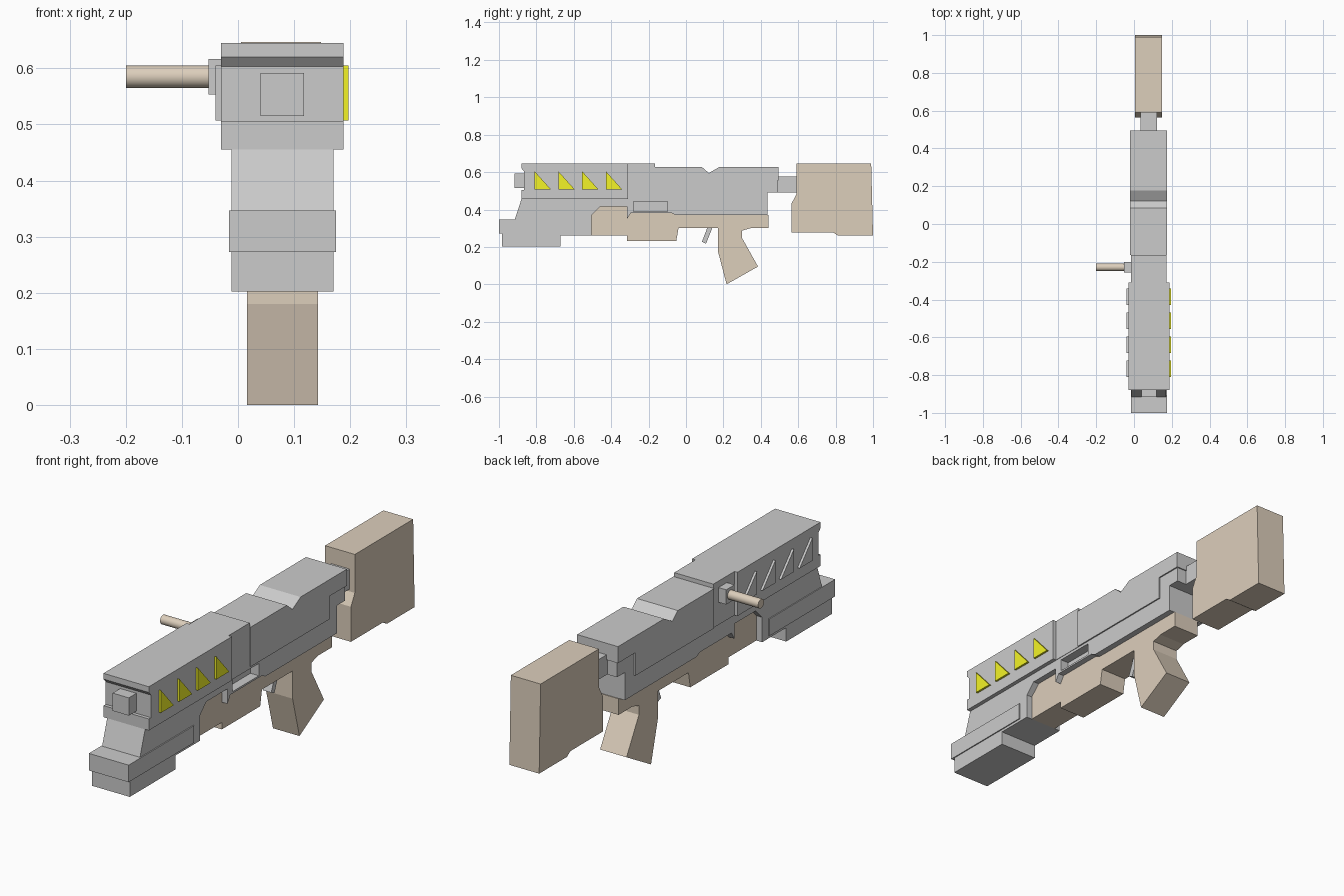
import bpy, bmesh, math


def material(name, rgb):
    m = bpy.data.materials.new(name)
    m.diffuse_color = (*rgb, 1)
    return m


tan = material("tan", (0.72, 0.62, 0.50))
yellow = material("yellow", (0.9, 0.9, 0.02))


def extrude(name, profile, x0, x1, mat=None):
    """Solid made from a side profile of (y, z) points, spanning x0..x1."""
    bm = bmesh.new()
    face = bm.faces.new([bm.verts.new((x0, y, z)) for y, z in profile])
    ret = bmesh.ops.extrude_face_region(bm, geom=[face])
    verts = [v for v in ret["geom"] if isinstance(v, bmesh.types.BMVert)]
    bmesh.ops.translate(bm, verts=verts, vec=(x1 - x0, 0, 0))
    bmesh.ops.recalc_face_normals(bm, faces=bm.faces)
    me = bpy.data.meshes.new(name)
    bm.to_mesh(me)
    bm.free()
    ob = bpy.data.objects.new(name, me)
    bpy.context.collection.objects.link(ob)
    if mat:
        me.materials.append(mat)
    return ob


def box(name, x0, x1, y0, y1, z0, z1, mat=None):
    return extrude(name, [(y0, z0), (y1, z0), (y1, z1), (y0, z1)], x0, x1, mat)


# Front shroud with recessed muzzle face
extrude("front_shroud", [
    (-0.88, 0.645), (-0.88, 0.62), (-0.865, 0.603), (-0.865, 0.505),
    (-0.88, 0.505), (-0.88, 0.455), (-0.31, 0.455), (-0.31, 0.645)], -0.03, 0.188)
box("muzzle", 0.04, 0.118, -0.917, -0.86, 0.515, 0.592)

# Upper receiver: raised middle and notched rear cover
box("middle_receiver", -0.016, 0.172, -0.31, -0.165, 0.455, 0.645)
extrude("rear_cover", [
    (-0.165, 0.627), (0.085, 0.627), (0.122, 0.595), (0.178, 0.627),
    (0.495, 0.627), (0.495, 0.555), (0.375, 0.555), (0.375, 0.455),
    (-0.165, 0.455)], -0.02, 0.176)

# Lower receiver running the length of the body
lower = extrude("lower_receiver", [
    (-0.88, 0.455), (-0.915, 0.347), (-0.985, 0.347), (-0.985, 0.202),
    (-0.67, 0.202), (-0.67, 0.262), (-0.505, 0.262), (-0.505, 0.37),
    (-0.46, 0.415), (-0.315, 0.415), (-0.315, 0.35), (-0.295, 0.382),
    (-0.08, 0.382), (-0.055, 0.37), (0.437, 0.37), (0.437, 0.49),
    (0.49, 0.49), (0.49, 0.56), (0.37, 0.56), (0.37, 0.455)], -0.012, 0.17)

# Ejection port cut into the right side
cutter = box("port_cutter", 0.13, 0.2, -0.28, -0.1, 0.39, 0.443)
mod = lower.modifiers.new("port", "BOOLEAN")
mod.object = cutter
mod.operation = "DIFFERENCE"
mod.solver = "EXACT"
bpy.context.view_layer.objects.active = lower
bpy.ops.object.modifier_apply(modifier=mod.name)
bpy.data.objects.remove(cutter)

# Collar around the nose
box("nose_band", -0.016, 0.175, -1.0, -0.55, 0.273, 0.347)

# Fore-end, trigger guard rail and pistol grip in one piece
extrude("grip_frame", [
    (-0.505, 0.262), (-0.505, 0.37), (-0.46, 0.415), (-0.315, 0.415),
    (-0.315, 0.35), (-0.295, 0.382), (-0.08, 0.382), (-0.055, 0.37),
    (0.44, 0.37), (0.44, 0.30), (0.345, 0.30), (0.30, 0.287), (0.30, 0.247),
    (0.385, 0.095), (0.217, 0.0), (0.17, 0.18), (0.17, 0.30), (-0.04, 0.30),
    (-0.052, 0.232), (-0.315, 0.232), (-0.315, 0.262)], 0.016, 0.143, tan)
extrude("trigger", [(0.115, 0.305), (0.085, 0.227), (0.107, 0.217),
                    (0.142, 0.305)], 0.06, 0.1)

# Stock and its connector
box("stock_connector", 0.035, 0.123, 0.43, 0.62, 0.49, 0.577)
extrude("stock", [
    (0.59, 0.647), (0.99, 0.647), (1.0, 0.262), (0.81, 0.262), (0.785, 0.278),
    (0.563, 0.278), (0.563, 0.43), (0.59, 0.48)], 0.005, 0.148, tan)

# Triangular vents on both sides, yellow on the right
for i in range(4):
    y = -0.81 + i * 0.127
    tri = [(y, 0.605), (y, 0.507), (y + 0.088, 0.507)]
    extrude(f"right_vent_{i + 1}", tri, 0.18, 0.197, yellow)
    extrude(f"left_vent_{i + 1}", tri, -0.04, -0.022)

# Charging handle on the left
box("handle_base", -0.053, 0.0, -0.257, -0.2, 0.553, 0.617)
bpy.ops.mesh.primitive_cylinder_add(vertices=32, radius=0.02, depth=0.15,
                                    location=(-0.125, -0.229, 0.585),
                                    rotation=(0, math.pi / 2, 0))
handle = bpy.context.object
handle.name = "charging_handle"
handle.data.materials.append(tan)
bpy.ops.object.shade_smooth_by_angle()
